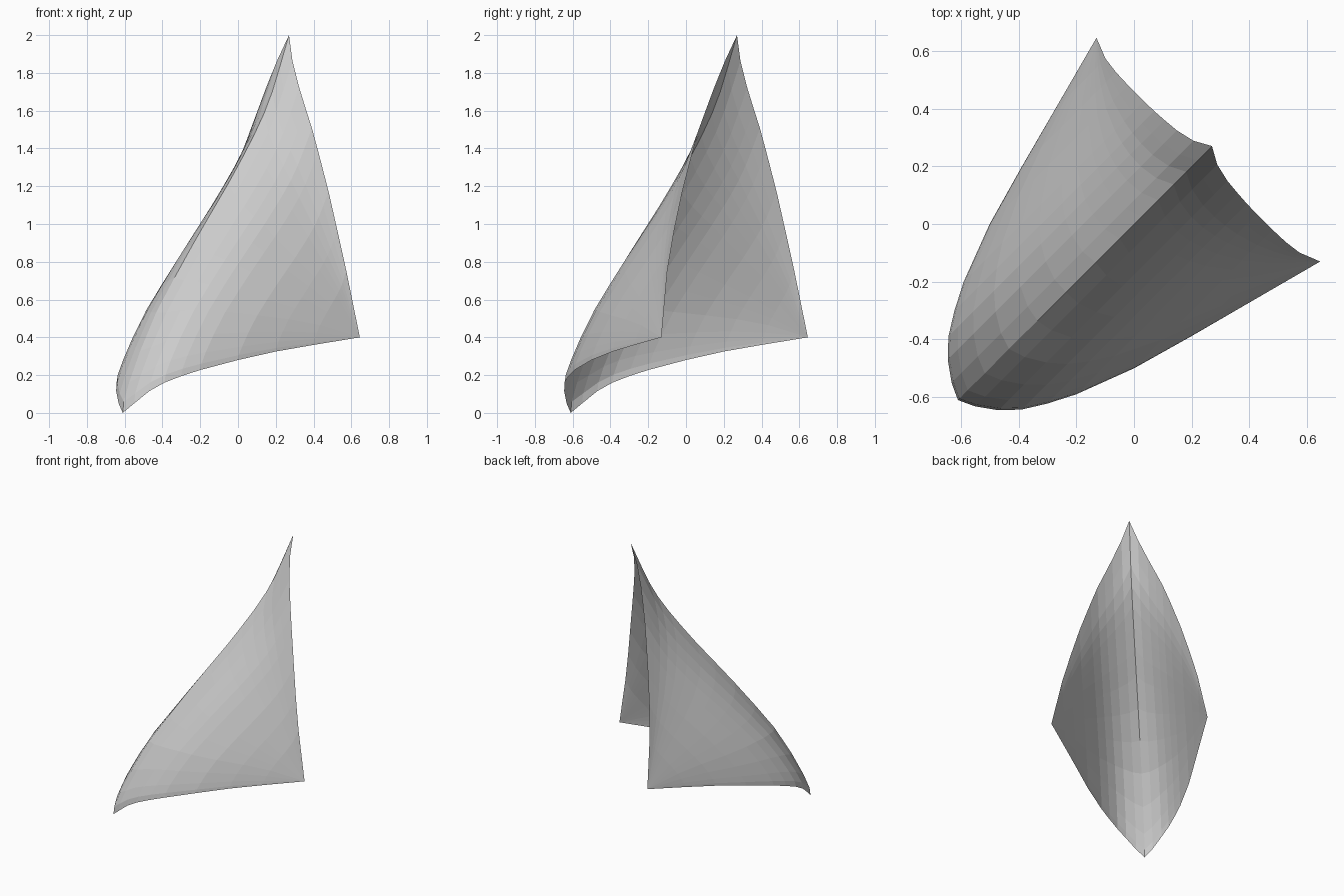
import bpy, bmesh, math

if "Cube" in bpy.data.objects:
    bpy.data.objects.remove(bpy.data.objects["Cube"])

# Profiles of one half; s = distance from the fold plane x = y
lower = [(-.61, -.61, 0), (-.55, -.632, .05), (-.47, -.645, .115), (-.39, -.643, .16),
         (-.30, -.622, .195), (-.20, -.59, .227), (0, -.5, .28), (.2, -.388, .325),
         (.4, -.272, .36), (.645, -.13, .4)]
upper = [(.27, .27, 2), (.29, .20, 1.85), (.33, .14, 1.70), (.40, .06, 1.48),
         (.48, -.02, 1.17), (.55, -.085, .86), (.60, -.115, .63), (.645, -.13, .4)]
# Fold line: (x = y, z)
spine = [(-.61, 0), (-.605, .059), (-.576, .162), (-.517, .33), (-.433, .532), (-.335, .718),
         (-.236, .897), (-.133, 1.075), (-.05, 1.217), (.024, 1.353), (.083, 1.467),
         (.137, 1.583), (.181, 1.699), (.221, 1.831), (.27, 2)]
R = math.sqrt(2)


def to_fold(points):
    return [((x - y) / R, (x + y) / R, z) for x, y, z in points]


def at(points, s):
    for a, b in zip(points, points[1:]):
        if s <= b[0] + 1e-6:
            f = (s - a[0]) / (b[0] - a[0])
            return a[1] + (b[1] - a[1]) * f, a[2] + (b[2] - a[2]) * f
    return points[-1][1:]


low, up = to_fold(lower), to_fold(upper)
half = [p[0] for p in low]
stations = [-s for s in reversed(half[1:])] + half

# Folded sheet: strips run parallel to the fold line
bm = bmesh.new()
rows = []
for s in stations:
    (t0, z0), (t1, z1) = at(low, abs(s)), at(up, abs(s))
    scale = (z1 - z0) / 2
    row = []
    for a, z in spine:
        f = z / 2
        bend = (a - (-.61 + .88 * f)) * R * scale
        t = t0 + (t1 - t0) * f + bend
        row.append(bm.verts.new(((t + s) / R, (t - s) / R, z0 + (z1 - z0) * f)))
    rows.append(row)
for a, b in zip(rows, rows[1:]):
    for i in range(len(spine) - 1):
        bm.faces.new((a[i], b[i], b[i + 1], a[i + 1]))
bmesh.ops.remove_doubles(bm, verts=bm.verts, dist=.0005)
bmesh.ops.recalc_face_normals(bm, faces=bm.faces)

mesh = bpy.data.meshes.new("folded_sail")
bm.to_mesh(mesh)
bm.free()
sail = bpy.data.objects.new("folded_sail", mesh)
bpy.context.collection.objects.link(sail)
